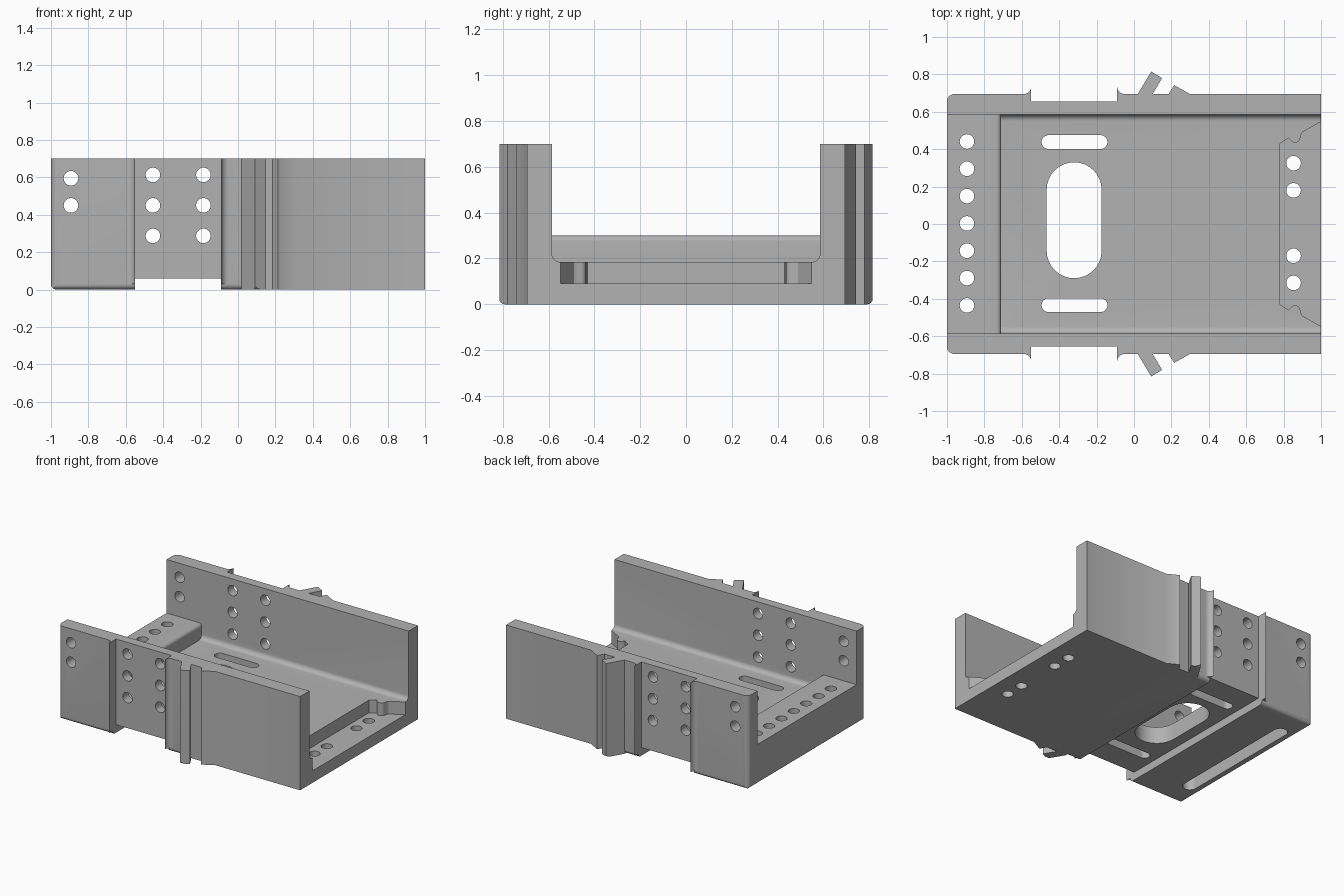
import bpy, bmesh
from math import pi, cos, sin

cube = bpy.data.objects.get("Cube")
if cube:
    bpy.data.objects.remove(cube, do_unlink=True)

grey = bpy.data.materials.new("plain_grey")
grey.use_nodes = True
grey.diffuse_color = (0.45, 0.45, 0.45, 1)
grey.node_tree.nodes["Principled BSDF"].inputs["Base Color"].default_value = grey.diffuse_color


def arc(cx, cy, r, a0, a1, n=8):
    """Points on an arc, angles in quarter turns."""
    angles = [(a0 + (a1 - a0) * i / n) * pi / 2 for i in range(n + 1)]
    return [(cx + r * cos(a), cy + r * sin(a)) for a in angles]


def prism(name, points, axis, lo, hi):
    """Extrude a 2D outline along one axis."""
    place = {"x": lambda a, b, t: (t, a, b),
             "y": lambda a, b, t: (a, t, b),
             "z": lambda a, b, t: (a, b, t)}[axis]
    bm = bmesh.new()
    rings = [[bm.verts.new(place(a, b, t)) for a, b in points] for t in (lo, hi)]
    n = len(points)
    bm.faces.new(rings[0])
    bm.faces.new(rings[1])
    for i in range(n):
        j = (i + 1) % n
        bm.faces.new((rings[0][i], rings[0][j], rings[1][j], rings[1][i]))
    bmesh.ops.recalc_face_normals(bm, faces=bm.faces)
    mesh = bpy.data.meshes.new(name)
    bm.to_mesh(mesh)
    bm.free()
    obj = bpy.data.objects.new(name, mesh)
    bpy.context.collection.objects.link(obj)
    return obj


def rect(a0, a1, b0, b1):
    return [(a0, b0), (a1, b0), (a1, b1), (a0, b1)]


def slot(cx, cy, half, r, along_y):
    """Rounded slot; half is the distance from centre to each arc centre."""
    if along_y:
        return arc(cx, cy + half, r, 0, 2, 16) + arc(cx, cy - half, r, 2, 4, 16)
    return arc(cx + half, cy, r, -1, 1, 16) + arc(cx - half, cy, r, 1, 3, 16)


def circle(cx, cy, r=0.039):
    return arc(cx, cy, r, 0, 4, 28)[:-1]


# Outer plan: rounded corner, flared lips, waist, slanted fin and small tooth
side = arc(-0.96, 0.655, 0.04, 2, 1)
side += arc(-0.59, 0.735, 0.04, -1, 0)
side += [(-0.55, 0.655), (-0.09, 0.655)]
side += arc(-0.05, 0.735, 0.04, 2, 3)
side += [(0.02, 0.695), (0.092, 0.815), (0.15, 0.78), (0.1, 0.695),
         (0.185, 0.695), (0.215, 0.742), (0.3, 0.695), (1, 0.695)]
body = prism("channel_bracket", side + [(x, -y) for x, y in reversed(side)], "z", 0, 0.7)
body.data.materials.append(grey)

cutters = []


def cut(points, axis, lo, hi):
    cutters.append(prism("cutter", points, axis, lo, hi))


# Channel with filleted floor, and raised step with rounded edge
trough = arc(0.55, 0.22, 0.035, 0, -1) + arc(-0.55, 0.22, 0.035, 3, 2)
cut(trough + [(-0.585, 1), (0.585, 1)], "x", -0.71, 1.1)
step = [(-1.1, 1), (-1.1, 0.3)] + arc(-0.735, 0.275, 0.025, 1, 0)
cut(step + [(-0.7, 0.275), (-0.7, 1)], "y", -0.585, 0.585)

# Underside groove at the waist
cut(rect(-0.55, -0.09, -0.1, 0.06), "y", -1, 1)

# Notched recess at the open end
edge = [(0.78, 0.43), (0.825, 0.46)] + arc(0.86, 0.465, 0.03, 2.3, 4.1, 6)
edge += [(0.9, 0.49), (1, 0.548), (1.1, 0.548)]
cut(edge + [(x, -y) for x, y in reversed(edge)], "z", 0.09, 0.4)

# Rounded lower edges
for s in (1, -1):
    lower = [(s * y, z) for y, z in arc(0.665, 0.03, 0.03, -1, 0)]
    lower += [(s * 0.9, 0.03), (s * 0.9, -0.1), (s * 0.665, -0.1)]
    for lo, hi in ((-1.1, -0.54), (-0.1, 0.02)):
        cut(lower, "x", lo, hi)
    tip = [(s * y, z) for y, z in arc(0.79, 0.025, 0.025, -1, 0)]
    cut(tip + [(s * 0.9, 0.025), (s * 0.9, -0.1), (s * 0.79, -0.1)], "x", 0.02, 0.2)
cut(arc(-0.97, 0.03, 0.03, 3, 2) + [(-1.1, 0.03), (-1.1, -0.1), (-0.97, -0.1)], "y", -1, 1)

# Floor slots
cut(slot(-0.32, 0.02, 0.163, 0.147, True), "z", -0.1, 0.25)
for y in (0.438, -0.434):
    cut(slot(-0.318, y, 0.139, 0.037, False), "z", -0.1, 0.25)

# Row of step holes opening into a slot underneath
cut(slot(-0.893, 0, 0.475, 0.05, True), "z", -0.1, 0.18)
for i in range(-3, 4):
    cut(circle(-0.893, 0.003 + 0.146 * i), "z", 0.1, 0.4)

# Recess holes
for y in (0.325, 0.18, -0.17, -0.315):
    cut(circle(0.853, y), "z", -0.1, 0.15)

# Wall holes
wall_holes = [(-0.893, 0.595), (-0.893, 0.45)]
wall_holes += [(x, z) for x in (-0.455, -0.185) for z in (0.613, 0.45, 0.287)]
for x, z in wall_holes:
    for s in (1, -1):
        cut(circle(x, z), "y", s * 0.64 - 0.15, s * 0.64 + 0.15)

# Apply the cuts
bpy.ops.object.select_all(action="DESELECT")
bpy.context.view_layer.objects.active = body
body.select_set(True)
for c in cutters:
    mod = body.modifiers.new("cut", "BOOLEAN")
    mod.operation = "DIFFERENCE"
    mod.solver = "EXACT"
    mod.object = c
    bpy.ops.object.modifier_apply(modifier=mod.name)
    bpy.data.objects.remove(c, do_unlink=True)
bpy.ops.object.shade_smooth_by_angle(angle=pi / 6)
